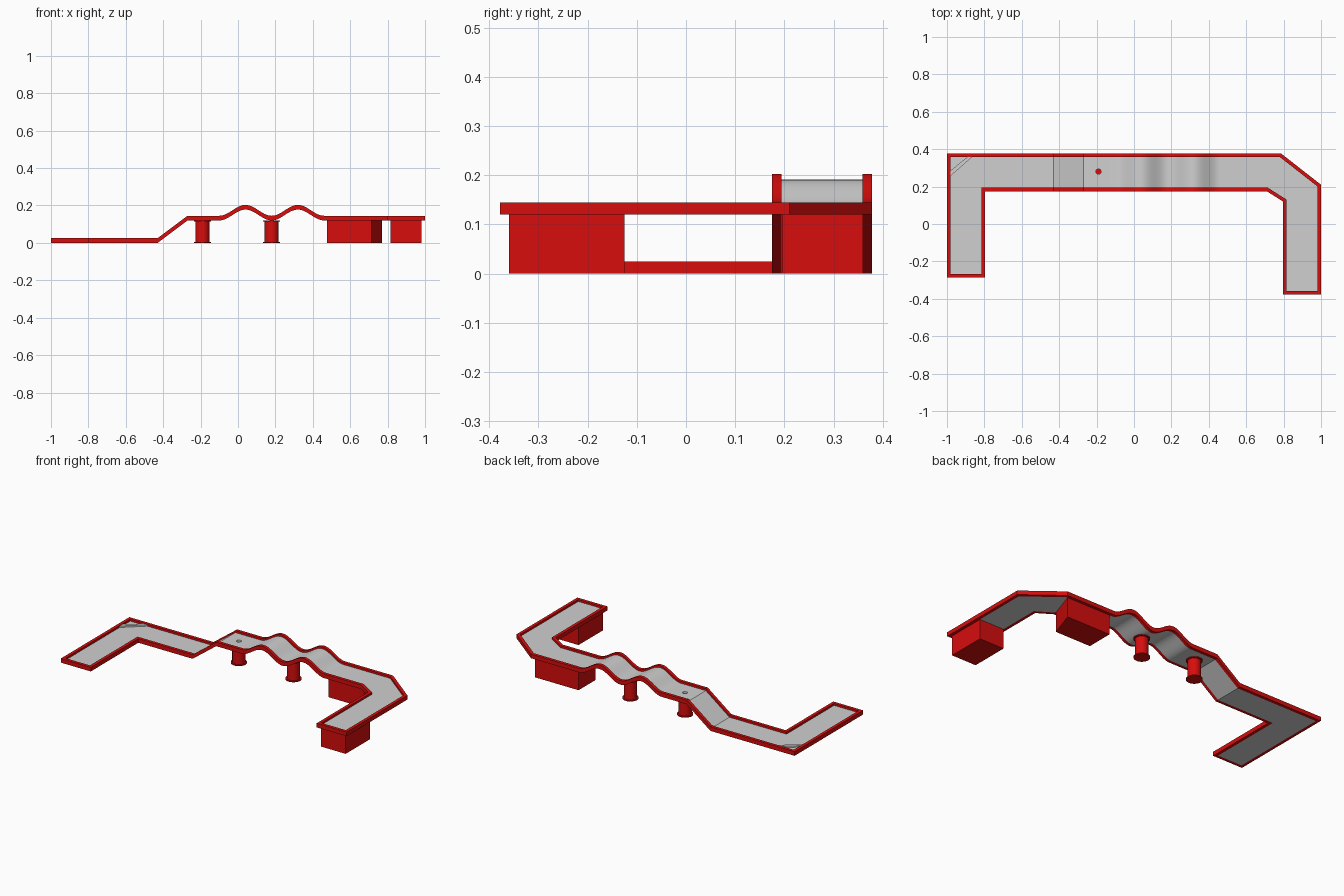
import bpy, bmesh, math
from mathutils import Vector

if "Cube" in bpy.data.objects:
    bpy.data.objects.remove(bpy.data.objects["Cube"])


def material(name, color):
    mat = bpy.data.materials.new(name)
    mat.use_nodes = True
    mat.diffuse_color = color
    mat.node_tree.nodes["Principled BSDF"].inputs["Base Color"].default_value = color
    return mat


RED = material("red paint", (0.68, 0.004, 0.004, 1))
GREY = material("grey felt", (0.63, 0.63, 0.63, 1))

WALL = 0.019          # kerb width
KERB_H = 0.025        # kerb height
FLOOR_H = 0.013       # floor slab thickness
DECK = 0.12           # underside of the raised section
RAMP = (-0.43, -0.27)
WAVE = (-0.10, 0.46)

# Outer and inner sides of the lane, paired from one end to the other
outer = [(-1, -0.285), (-1, 0.378), (0.785, 0.378), (1, 0.21), (1, -0.378)]
inner = [(-0.797, -0.285), (-0.797, 0.175), (0.71, 0.175), (0.797, 0.12), (0.797, -0.378)]


def height(x):
    """Underside height of the lane: flat, ramp, then two waves."""
    if WAVE[0] < x < WAVE[1]:
        turn = 4 * math.pi * (x - WAVE[0]) / (WAVE[1] - WAVE[0])
        return DECK + 0.029 * (1 - math.cos(turn))
    return DECK * min(max((x - RAMP[0]) / (RAMP[1] - RAMP[0]), 0), 1)


def inset(loop, width):
    """Mitred inward offset of a clockwise outline."""
    result = []
    for i, p in enumerate(loop):
        p = Vector(p)
        a = (p - Vector(loop[i - 1])).normalized()
        b = (Vector(loop[(i + 1) % len(loop)]) - p).normalized()
        na, nb = Vector((a.y, -a.x)), Vector((b.y, -b.x))
        result.append(p + (na + nb) * width / (1 + na.dot(nb)))
    return result


def finish(name, bm, mat, smooth=True):
    bmesh.ops.recalc_face_normals(bm, faces=bm.faces)
    mesh = bpy.data.meshes.new(name)
    bm.to_mesh(mesh)
    bm.free()
    mesh.materials.append(mat)
    obj = bpy.data.objects.new(name, mesh)
    bpy.context.collection.objects.link(obj)
    bpy.ops.object.select_all(action='DESELECT')
    obj.select_set(True)
    bpy.context.view_layer.objects.active = obj
    if smooth:
        bpy.ops.object.shade_smooth_by_angle(angle=math.radians(30))
    return obj


def slab(name, quads, thickness, mat, base=None):
    """Extrude flat polygons upward, following the lane height unless base is set."""
    bm = bmesh.new()
    for quad in quads:
        bm.faces.new([bm.verts.new((p[0], p[1], 0)) for p in quad])
    bmesh.ops.remove_doubles(bm, verts=bm.verts, dist=1e-5)
    if base is None:
        steps = 56
        cuts = list(RAMP) + [WAVE[0] + (WAVE[1] - WAVE[0]) * i / steps for i in range(steps + 1)]
        for x in cuts:
            bmesh.ops.bisect_plane(bm, geom=bm.verts[:] + bm.edges[:] + bm.faces[:],
                                   plane_co=(x, 0, 0), plane_no=(1, 0, 0))
    for v in bm.verts:
        v.co.z = height(v.co.x) if base is None else base
    top = bmesh.ops.extrude_face_region(bm, geom=bm.faces[:])["geom"]
    for v in top:
        if isinstance(v, bmesh.types.BMVert):
            v.co.z += thickness
    # extruding can leave the source faces in place, which close the underside
    return finish(name, bm, mat)


def rectangle(x0, x1, y0, y1):
    return [(x0, y0), (x1, y0), (x1, y1), (x0, y1)]


def cylinder(bm, radius, z0, z1, x, y, sides=32):
    made = bmesh.ops.create_cone(bm, cap_ends=True, segments=sides, radius1=radius,
                                 radius2=radius, depth=z1 - z0)
    bmesh.ops.translate(bm, verts=made["verts"], vec=(x, y, (z0 + z1) / 2))


# Kerb around the whole lane
loop = outer + inner[::-1]
inside = inset(loop, WALL)
n = len(loop)
slab("kerb", [[loop[i], loop[(i + 1) % n], inside[(i + 1) % n], inside[i]] for i in range(n)],
     KERB_H, RED)

# Lane floor as a strip of quads between the kerbs
far, near = inside[:len(outer)], inside[len(outer):][::-1]
floor = slab("lane_floor", [[far[i], far[i + 1], near[i + 1], near[i]]
                            for i in range(len(far) - 1)], FLOOR_H, GREY)

# Hole in the floor above the first pillar
MID = 0.28
bm = bmesh.new()
cylinder(bm, 0.014, DECK - 0.05, DECK + 0.05, -0.19, MID)
cutter = finish("hole_cutter", bm, RED, False)
cutter.hide_render = True
cut = floor.modifiers.new("hole", 'BOOLEAN')
cut.operation = 'DIFFERENCE'
cut.object = cutter
bpy.context.view_layer.objects.active = floor
bpy.ops.object.modifier_apply(modifier=cut.name)
bpy.data.objects.remove(cutter)

# Diagonal rebound board in the back corner
slab("corner_board", [[(-0.981, 0.256), (-0.981, 0.285), (-0.891, 0.359), (-0.865, 0.359)]],
     0.009, GREY, FLOOR_H)

# Flanged round pillars under the raised deck
for name, x in (("hole_pillar", -0.19), ("wave_pillar", 0.18)):
    bm = bmesh.new()
    cylinder(bm, 0.037, 0.004, DECK - 0.004, x, MID)
    cylinder(bm, 0.045, 0, 0.006, x, MID)
    cylinder(bm, 0.045, DECK - 0.006, DECK, x, MID)
    finish(name, bm, RED)

# Solid bases under the far end of the lane
slab("corner_base", [[(0.475, 0.195), (0.715, 0.195), (0.77, 0.36), (0.475, 0.36)]],
     DECK, RED, 0)
slab("end_base", [rectangle(0.815, 0.981, -0.36, -0.125)], DECK, RED, 0)
